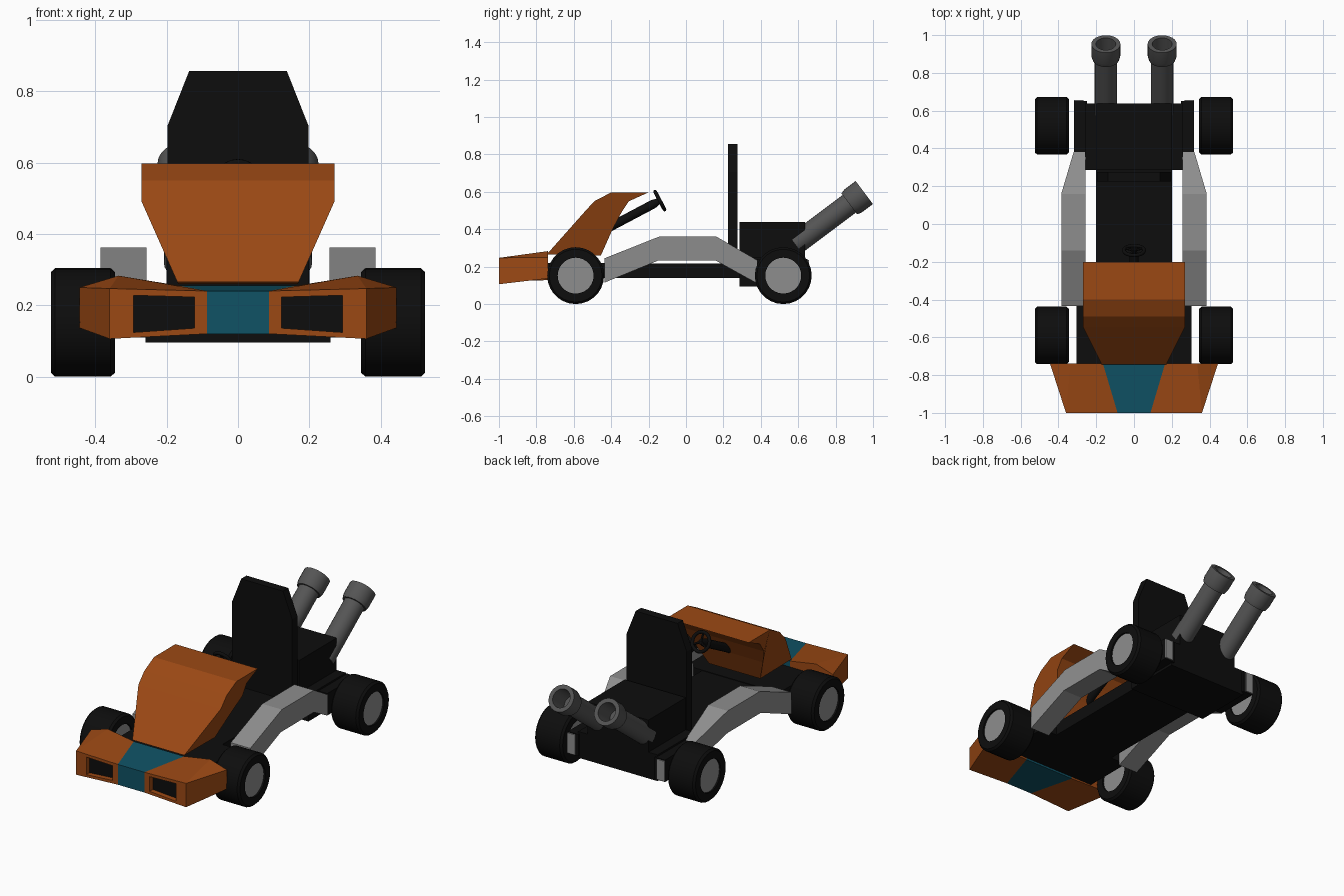
import bpy, bmesh, math
from mathutils import Vector

if "Cube" in bpy.data.objects:
    bpy.data.objects.remove(bpy.data.objects["Cube"])


def material(name, rgb):
    m = bpy.data.materials.new(name)
    m.diffuse_color = (*rgb, 1)
    m.use_nodes = True
    m.node_tree.nodes["Principled BSDF"].inputs["Base Color"].default_value = m.diffuse_color
    return m


ORANGE = material("orange_paint", (0.33, 0.066, 0.007))
TEAL = material("teal_paint", (0.005, 0.085, 0.13))
BLACK = material("black", (0.004, 0.004, 0.004))
GREY = material("light_grey_metal", (0.27, 0.27, 0.27))
STEEL = material("dark_grey_metal", (0.09, 0.09, 0.09))


def build(name, verts, faces, *mats):
    me = bpy.data.meshes.new(name)
    me.from_pydata([tuple(v) for v in verts], [], faces)
    bm = bmesh.new()
    bm.from_mesh(me)
    bmesh.ops.recalc_face_normals(bm, faces=bm.faces)
    bm.to_mesh(me)
    bm.free()
    for m in mats:
        me.materials.append(m)
    ob = bpy.data.objects.new(name, me)
    bpy.context.collection.objects.link(ob)
    return ob


def prism(name, a, b, mat):
    """Solid between two matching outlines."""
    n = len(a)
    faces = [(i, (i + 1) % n, n + (i + 1) % n, n + i) for i in range(n)]
    faces += [tuple(range(n)), tuple(range(n, 2 * n))]
    return build(name, list(a) + list(b), faces, mat)


def box(name, x, y, z, mat):
    lo, hi = ([(x[0], y[0], k), (x[1], y[0], k), (x[1], y[1], k), (x[0], y[1], k)] for k in z)
    return prism(name, lo, hi, mat)


def lathe(name, origin, axis, profile, mat, n=24, closed=False, angle=35):
    """Spin (radius, distance along axis) points around an axis."""
    q = Vector(axis).to_track_quat('Z', 'Y')
    verts = [Vector(origin) + q @ Vector((r * math.cos(2 * math.pi * k / n), r * math.sin(2 * math.pi * k / n), h))
             for r, h in profile for k in range(n)]
    m = len(profile)
    faces = [(i * n + k, i * n + (k + 1) % n, (i + 1) % m * n + (k + 1) % n, (i + 1) % m * n + k)
             for i in range(m if closed else m - 1) for k in range(n)]
    if not closed:
        faces += [tuple(range(n)), tuple(range((m - 1) * n, m * n))]
    ob = build(name, verts, faces, mat)
    bpy.ops.object.select_all(action='DESELECT')
    ob.select_set(True)
    bpy.context.view_layer.objects.active = ob
    bpy.ops.object.shade_smooth_by_angle(angle=math.radians(angle))
    return ob


# wheels: tyre ring with recessed hub
for sx, side in ((1, "right"), (-1, "left")):
    for y, end in ((-0.59, "front"), (0.52, "rear")):
        c = (sx * 0.435, y, 0.152)
        lathe(f"{end}_{side}_tyre", c, (1, 0, 0),
              [(0.096, -0.09), (0.141, -0.09), (0.152, -0.078), (0.152, 0.078), (0.141, 0.09), (0.096, 0.09)],
              BLACK, 28, True)
        lathe(f"{end}_{side}_hub", c, (1, 0, 0), [(0.097, -0.08), (0.097, 0.08)], GREY, 28)

# floor and front chassis
box("floor", (-0.2, 0.2), (-0.5, 0.3), (0.14, 0.217), BLACK)
box("front_chassis", (-0.305, 0.305), (-0.745, -0.435), (0.14, 0.22), BLACK)

# engine
box("engine_top", (-0.2, 0.2), (0.287, 0.637), (0.24, 0.44), BLACK)
box("engine_base", (-0.26, 0.26), (0.287, 0.637), (0.095, 0.25), BLACK)

# seat back
seat = [(-0.197, 0.2), (0.197, 0.2), (0.197, 0.705), (0.137, 0.857), (-0.137, 0.857), (-0.197, 0.705)]
prism("seat_back", [(x, 0.225, z) for x, z in seat], [(x, 0.275, z) for x, z in seat], BLACK)

# front cowl: side profile whose width narrows downward
cowl = [(-0.745, 0.265), (-0.545, 0.49), (-0.49, 0.55), (-0.4, 0.597), (-0.2, 0.597),
        (-0.305, 0.55), (-0.345, 0.49), (-0.395, 0.395), (-0.455, 0.26)]


def cowl_side(s):
    return [(s * min(0.27, 0.17 + 0.1 * (z - 0.265) / 0.225), y, z) for y, z in cowl]


prism("front_cowl", cowl_side(-1), cowl_side(1), ORANGE)

# bumper centre
F, B = -1.0, -0.738
prism("bumper_centre",
      [(-0.087, F, 0.12), (-0.087, F, 0.24), (-0.165, B, 0.255), (-0.165, B, 0.128)],
      [(0.087, F, 0.12), (0.087, F, 0.24), (0.165, B, 0.255), (0.165, B, 0.128)], TEAL)

rail = [(-0.435, 0.115), (-0.15, 0.232), (0.16, 0.232), (0.38, 0.11),
        (0.38, 0.235), (0.16, 0.362), (-0.14, 0.362), (-0.435, 0.245)]
for sx, side in ((1, "right"), (-1, "left")):
    # bumper wing with recessed black intake
    hole = [(0.122, 0.136), (0.293, 0.124), (0.293, 0.228), (0.122, 0.223)]
    v = [(0.087, F, 0.12), (0.36, F, 0.106), (0.36, F, 0.247), (0.087, F, 0.24),
         (0.165, B, 0.128), (0.445, B, 0.137), (0.445, B, 0.25), (0.335, B, 0.283), (0.165, B, 0.255)]
    v += [(x, F, z) for x, z in hole] + [(x, F + 0.03, z) for x, z in hole]
    f = [(0, 1, 5, 4), (1, 5, 6, 2), (2, 6, 7), (3, 2, 7, 8), (4, 5, 6, 7, 8), (0, 3, 8, 4)]
    for i in range(4):
        j = (i + 1) % 4
        f += [(i, j, 9 + j, 9 + i), (9 + i, 9 + j, 13 + j, 13 + i)]
    f.append((13, 14, 15, 16))
    wing = build(f"{side}_bumper_wing", [(sx * x, y, z) for x, y, z in v], f, ORANGE, BLACK)
    wing.data.polygons[-1].material_index = 1

    # arched side rail, tapering at the rear
    prism(f"{side}_side_rail", [(sx * 0.257, y, z) for y, z in rail],
          [(sx * (0.32 if y > 0.3 else 0.385), y, z) for y, z in rail], GREY)

    # rear axle mount with grey end block
    box(f"{side}_axle_mount", sorted((sx * 0.25, sx * 0.318)), (0.38, 0.65), (0.11, 0.24), BLACK)
    box(f"{side}_axle_end", sorted((sx * 0.268, sx * 0.318)), (0.648, 0.657), (0.115, 0.235), GREY)

    # exhaust pipe with hollow flared tip
    d = Vector((0, 0.8, 0.6))
    lathe(f"{side}_exhaust", Vector((sx * 0.149, 0.953, 0.596)) - d * 0.46, d,
          [(0.059, 0), (0.059, 0.36), (0.07, 0.36), (0.077, 0.385), (0.077, 0.46), (0.053, 0.46), (0.05, 0.33)],
          STEEL, 24)

# steering column and wheel
top, d = Vector((0, -0.14, 0.553)), Vector((0, 0.87, 0.46)).normalized()
lathe("steering_column", top - d * 0.31, d, [(0.024, 0), (0.024, 0.27), (0.014, 0.315)], BLACK, 12)
ring = [(0.054 + 0.01 * math.cos(a * math.pi / 4), 0.01 * math.sin(a * math.pi / 4)) for a in range(8)]
lathe("steering_wheel", top, d, ring, BLACK, 20, True, 60)
q = d.to_track_quat('Z', 'Y')
for k in range(3):
    a = math.pi / 2 + k * 2 * math.pi / 3
    lathe(f"steering_spoke_{k}", top, q @ Vector((math.cos(a), math.sin(a), 0)),
          [(0.007, 0), (0.007, 0.052)], BLACK, 6)
